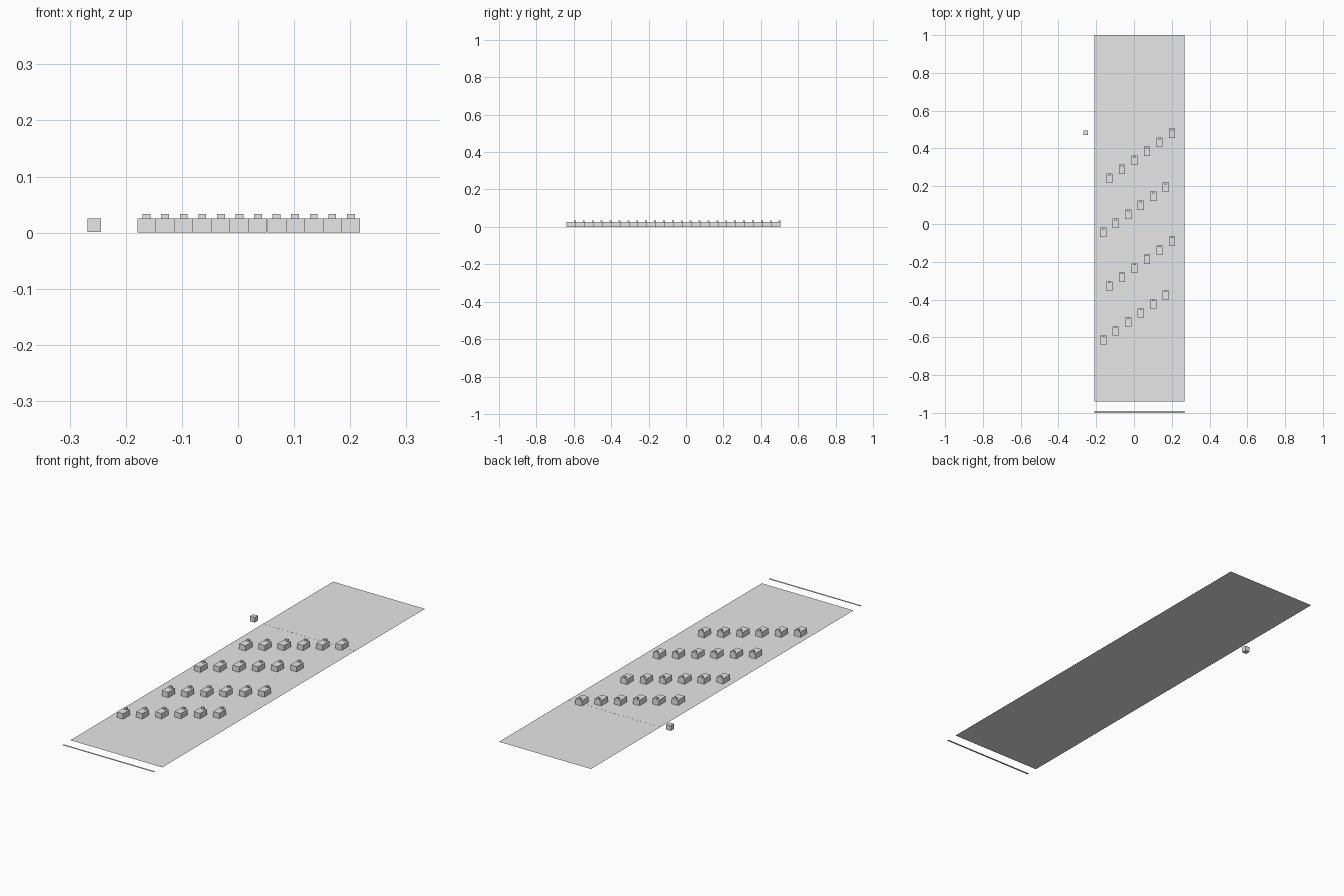
import bpy

cube = bpy.data.objects.get("Cube")
if cube:
    bpy.data.objects.remove(cube, do_unlink=True)

grey = bpy.data.materials.new("light_grey")
grey.use_nodes = True
colour = (0.8, 0.8, 0.8, 1)
grey.diffuse_color = colour
grey.node_tree.nodes["Principled BSDF"].inputs["Base Color"].default_value = colour


def finish(name):
    ob = bpy.context.object
    ob.name = name
    ob.data.materials.append(grey)
    return ob


def box(name, centre, size):
    """Box standing with its underside at centre z."""
    x, y, z = centre
    bpy.ops.mesh.primitive_cube_add(size=1, location=(x, y, z + size[2] / 2))
    bpy.context.object.scale = size
    return finish(name)


def sheet(name, centre, size):
    """Flat sheet on the ground."""
    bpy.ops.mesh.primitive_plane_add(size=1, location=(*centre, 0))
    bpy.context.object.scale = (*size, 1)
    return finish(name)


LANE_X, LANE_W = 0.029, 0.475

# Long floor, and the narrow lines that cross it
sheet("floor", (LANE_X, 0.03), (LANE_W, 1.94))
sheet("front_line", (LANE_X, -0.995), (LANE_W, 0.01))
box("cross_line", (LANE_X, 0.485, 0), (LANE_W, 0.005, 0.0003))

# Marker block beside the floor
box("side_marker", (-0.256, 0.483, 0.001), (0.024, 0.024, 0.024))

# Four staggered diagonal rows of blocks, each with a small rear lug
STEP_X, STEP_Y = 0.0331, 0.0476
for i in range(24):
    row, col = divmod(i, 6)
    x = -0.163 + STEP_X * (2 * col + row % 2)
    y = -0.614 + STEP_Y * i
    box(f"block_{i + 1}", (x, y, 0), (0.033, 0.05, 0.025))
    box(f"rear_lug_{i + 1}", (x, y + 0.02, 0.025), (0.014, 0.01, 0.008))
